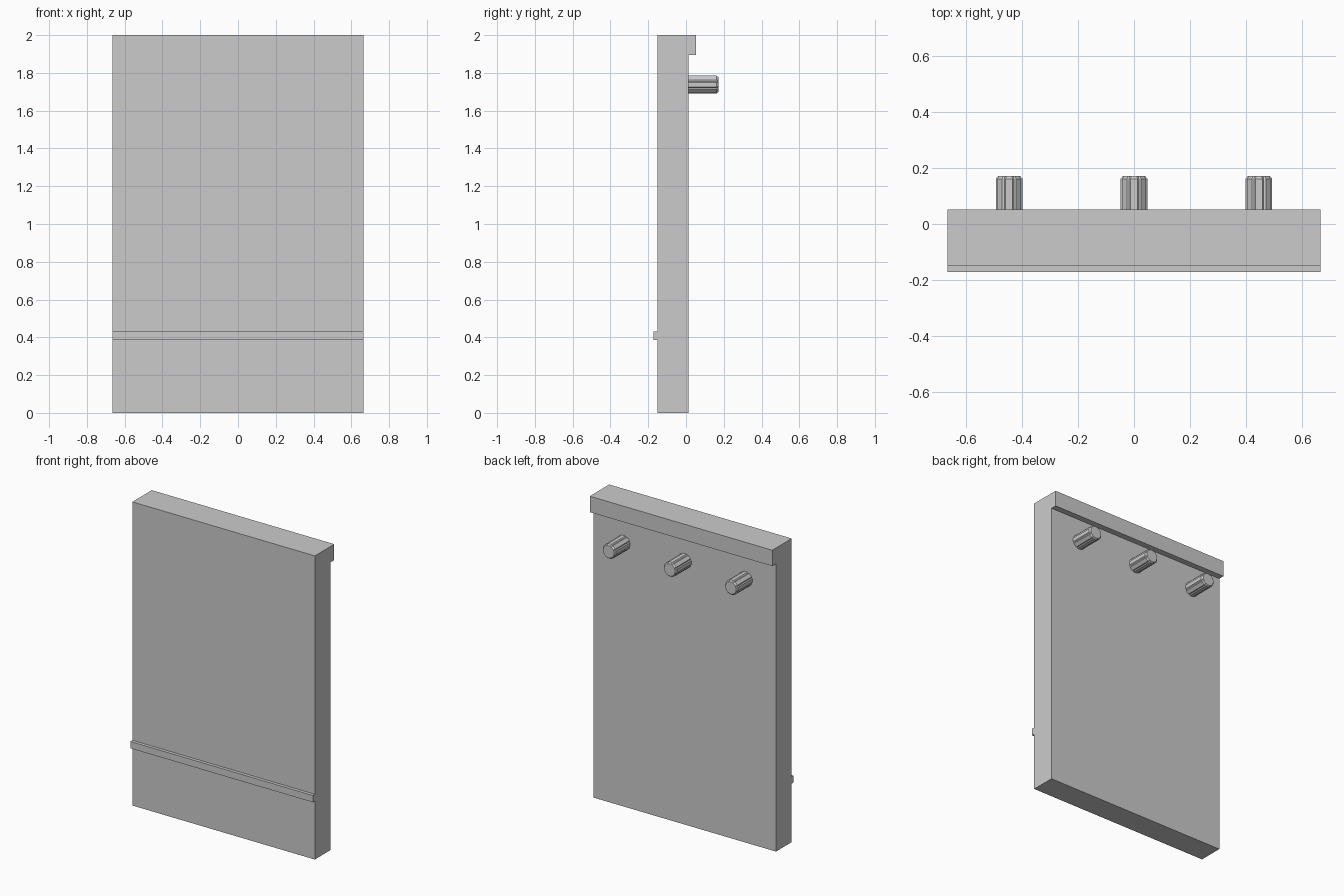
import bpy, bmesh
from math import sin, cos, pi

cube = bpy.data.objects.get("Cube")
if cube:
    bpy.data.objects.remove(cube, do_unlink=True)

grey = bpy.data.materials.new("plain_grey")
grey.use_nodes = True
colour = (0.6, 0.6, 0.6, 1)
grey.diffuse_color = colour
grey.node_tree.nodes["Principled BSDF"].inputs["Base Color"].default_value = colour

WIDTH = 1.33
FRONT, BACK = -0.15, 0.013


def finish(name, bm):
    bmesh.ops.recalc_face_normals(bm, faces=bm.faces)
    mesh = bpy.data.meshes.new(name)
    bm.to_mesh(mesh)
    bm.free()
    mesh.materials.append(grey)
    obj = bpy.data.objects.new(name, mesh)
    bpy.context.collection.objects.link(obj)
    return obj


def extruded_profile(name, points):
    """Closed (y, z) outline swept across the full width."""
    bm = bmesh.new()
    face = bm.faces.new([bm.verts.new((-WIDTH / 2, y, z)) for y, z in points])
    grown = bmesh.ops.extrude_face_region(bm, geom=[face])["geom"]
    verts = [v for v in grown if isinstance(v, bmesh.types.BMVert)]
    bmesh.ops.translate(bm, verts=verts, vec=(WIDTH, 0, 0))
    return finish(name, bm)


def fluted_peg(name, x, z, radius=0.049, flutes=8):
    """Dowel with shallow grooves and a chamfered free end."""
    bm = bmesh.new()
    rings = []
    for y, scale in ((BACK - 0.01, 1), (0.161, 1), (0.171, 0.84)):
        ring = []
        for i in range(flutes):
            for offset, depth in ((-0.32, 1), (0.32, 1), (0.5, 0.92)):
                a = 2 * pi * (i + offset) / flutes
                r = radius * depth * scale
                ring.append(bm.verts.new((x + r * cos(a), y, z + r * sin(a))))
        rings.append(ring)
    n = len(rings[0])
    for lower, upper in zip(rings, rings[1:]):
        for i in range(n):
            j = (i + 1) % n
            bm.faces.new((lower[i], lower[j], upper[j], upper[i]))
    bm.faces.new(rings[0])
    bm.faces.new(rings[-1])
    return finish(name, bm)


# Panel with the overhanging lip along its top back edge
extruded_profile("panel", [(FRONT, 0), (BACK, 0), (BACK, 1.895),
                           (0.052, 1.895), (0.052, 2), (FRONT, 2)])

# Thin horizontal strip on the front
extruded_profile("front_strip", [(-0.171, 0.385), (FRONT, 0.385),
                                 (FRONT, 0.43), (-0.171, 0.43)])

# Three pegs on the back
for side, x in (("right", -0.445), ("middle", 0), ("left", 0.445)):
    fluted_peg(side + "_peg", x, 1.738)
